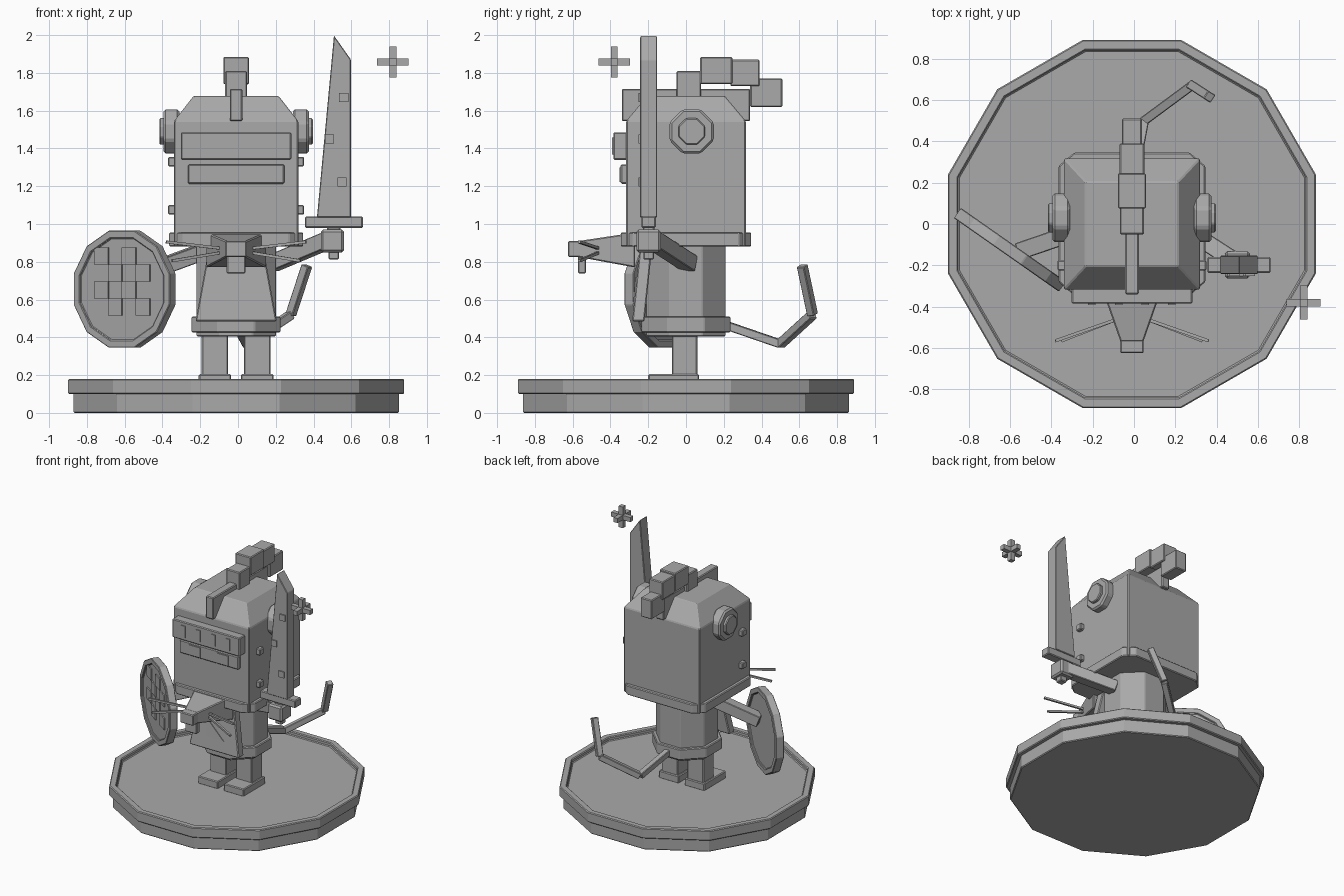
import bpy, bmesh, math
from mathutils import Vector, Matrix

if "Cube" in bpy.data.objects:
    bpy.data.objects.remove(bpy.data.objects["Cube"])

CX = -0.01   # shared centre line of figure and pedestal
grey = bpy.data.materials.new("grey")
grey.diffuse_color = (0.4, 0.4, 0.4, 1)
grey.use_nodes = True
grey.node_tree.nodes["Principled BSDF"].inputs["Base Color"].default_value = grey.diffuse_color


def finish(name, bm, bevel=0.006, matrix=None):
    bmesh.ops.recalc_face_normals(bm, faces=bm.faces)
    me = bpy.data.meshes.new(name)
    bm.to_mesh(me)
    bm.free()
    me.materials.append(grey)
    ob = bpy.data.objects.new(name, me)
    bpy.context.collection.objects.link(ob)
    if matrix:
        ob.matrix_world = matrix
    if bevel:
        m = ob.modifiers.new("edge", 'BEVEL')
        m.width, m.segments, m.limit_method = bevel, 1, 'ANGLE'
    return ob


def box(name, x, y, z, bevel=0.006, matrix=None):
    """Box from three (min, max) ranges."""
    bm = bmesh.new()
    bmesh.ops.create_cube(bm, size=1)
    for v in bm.verts:
        v.co = [(r[0] + r[1]) / 2 + c * (r[1] - r[0]) for c, r in zip(v.co, (x, y, z))]
    return finish(name, bm, bevel, matrix)


def loft(name, rings, bevel=0.006, matrix=None):
    """Closed solid through rings with equal point counts."""
    bm = bmesh.new()
    vs = [[bm.verts.new(p) for p in r] for r in rings]
    n = len(vs[0])
    for a, b in zip(vs, vs[1:]):
        for i in range(n):
            bm.faces.new((a[i], a[(i + 1) % n], b[(i + 1) % n], b[i]))
    bm.faces.new(vs[0])
    bm.faces.new(vs[-1])
    return finish(name, bm, bevel, matrix)


def ring(n, apothem, z, cx=0, cy=0):
    """Regular polygon with flat sides on the axes."""
    r = apothem / math.cos(math.pi / n)
    return [(cx + r * math.cos((i + .5) * 2 * math.pi / n),
             cy + r * math.sin((i + .5) * 2 * math.pi / n), z) for i in range(n)]


def rect(hx, hy, z, cx=CX):
    return [(cx - hx, -hy, z), (cx + hx, -hy, z), (cx + hx, hy, z), (cx - hx, hy, z)]


def rod(name, a, b, w, h=None, bevel=0.004):
    """Square bar between two points."""
    a, b = Vector(a), Vector(b)
    d = b - a
    h = h or w
    m = Matrix.Translation(a) @ d.to_track_quat('Z', 'Y').to_matrix().to_4x4()
    return box(name, (-w / 2, w / 2), (-h / 2, h / 2), (0, d.length), bevel, m)


def around(c, half):
    return (c - half, c + half)


# Pedestal with recessed floor
loft("pedestal_lower", [ring(12, .862, 0, CX), ring(12, .862, .105, CX)])
loft("pedestal_upper", [ring(12, .89, .1, CX), ring(12, .89, .18, CX),
                        ring(12, .84, .18, CX), ring(12, .84, .15, CX)])

# Body, belt and apron
loft("body", [ring(8, .21, .405, CX), ring(8, .21, .9, CX)])
loft("belt", [ring(8, .235, .425, CX), ring(8, .235, .51, CX)])
apron = [[(CX - .215, y, .485), (CX + .215, y, .485),
          (CX + .145, y + .04, .87), (CX - .145, y + .04, .87)] for y in (-.285, -.22)]
loft("apron", apron)
emblem = [[(x, y - (z - .72) * -.1, z) for x, z in ((-.085, .72), (-.085, .58), (.07, .58))]
          for y in (-.266, -.255)]
loft("apron_triangle", emblem, 0)

# Legs and feet
for s, side in ((-1, "left"), (1, "right")):
    c = CX + s * .112
    box(side + "_leg", around(c, .07), (-.075, .06), (.18, .42))
    box(side + "_foot", around(c, .086), (-.2, .07), (.145, .205))

# Helmet: box with sloped roof, chamfered lower collar
loft("helmet", [rect(.329, .317, .88), rect(.329, .317, 1.545), rect(.225, .205, 1.678)])
collar = [(.28, -.345), (.355, -.28), (.355, .28), (.28, .345),
          (-.28, .345), (-.355, .28), (-.355, -.28), (-.28, -.345)]
loft("collar", [[(CX + x, y, z) for x, y in collar] for z in (.88, .955)])

# Visor, mouth plate and their slots
box("visor", around(CX, .292), (-.385, -.31), (1.34, 1.485))
for i in range(4):
    box("visor_slit", around(CX + (i - 1.5) * .129, .018), (-.391, -.38), (1.367, 1.457), 0)
box("mouth_plate", around(CX, .255), (-.346, -.31), (1.213, 1.315))
for s in (-1, 1):
    box("mouth_slot", around(CX + s * .121, .049), (-.352, -.34), (1.222, 1.3), 0)

# Ear discs and rivets on both sides
for s in (-1, 1):
    m = Matrix.Translation((CX, .03, 1.49)) @ Matrix.Rotation(s * math.pi / 2, 4, 'Y')
    loft("ear_disc", [ring(8, .117, .3), ring(8, .117, .385)], .012, m)
    loft("ear_boss", [ring(8, .07, .37), ring(8, .07, .406)], .006, m)
    for z in (1.33, 1.075):
        box("rivet", around(CX + s * .335, .025), around(-.2, .025), around(z, .025))

# Crest: keel and stepped blocks
box("crest_keel", around(CX, .033), (-.34, .34), (1.545, 1.715))
for hw, y, z in ((.058, (-.05, .08), (1.66, 1.81)), (.068, (.075, .245), (1.74, 1.885)),
                 (.06, (.235, .39), (1.73, 1.87)), (.048, (.34, .51), (1.62, 1.77))):
    box("crest_block", around(CX, hw), y, z)

# Snout, nose, tooth and whiskers
loft("snout", [[(CX - w, y, a), (CX + w, y, a), (CX + w, y, b), (CX - w, y, b)]
               for w, y, a, b in ((.16, -.27, .77, .955), (.055, -.57, .825, .91))])
box("nose", around(CX, .057), (-.625, -.555), (.825, .91))
box("tooth", around(CX, .05), (-.572, -.53), (.738, .83))
for s in (-1, 1):
    rod("upper_whisker", (CX + s * .07, -.46, .87), (CX + s * .37, -.565, .905), .015, bevel=0)
    rod("lower_whisker", (CX + s * .07, -.46, .85), (CX + s * .34, -.565, .805), .015, bevel=0)

# Shield: rimmed disc turned outward, with checker plates
turn = (Matrix.Translation((-.6, -.125, .655)) @ Matrix.Rotation(math.radians(-35), 4, 'Z')
        @ Matrix.Rotation(math.pi / 2, 4, 'X'))
loft("shield", [ring(12, .27, -.018), ring(12, .27, -.03), ring(12, .31, -.03),
                ring(12, .31, .03), ring(12, .27, .03), ring(12, .27, .018)], .004, turn)
for r in range(4):
    for c in range(4):
        if (r + c) % 2 == 1:
            box("shield_check", around((c - 1.5) * .09, .045), around((r - 1.5) * .09 + .04, .045),
                (.015, .027), 0, turn)

# Arms
rod("left_arm", (-.17, .0, .86), (-.55, -.13, .72), .085)
rod("right_arm", (.18, .02, .79), (.49, -.18, .92), .085)

# Sword: hand, pommel, guard, blade, inlays
SY = -.198
box("right_hand", around(.5, .061), around(SY, .065), (.85, .97), .012)
box("pommel", around(.507, .028), around(SY, .028), (.812, .86))
box("sword_grip", around(.507, .035), around(SY, .03), (.96, 1.0))
box("sword_guard", around(.508, .153), around(SY, .038), (.98, 1.04))
outline = ((.418, 1.035), (.598, 1.035), (.598, 1.87), (.508, 1.998))
loft("sword_blade", [[(x, y, z) for x, z in outline] for y in (-.243, -.153)], .004)
for x, z in ((.56, 1.67), (.485, 1.45), (.55, 1.223)):
    box("blade_inlay", around(x, .024), (-.252, -.24), around(z, .024), 0)

# Tail in three bent segments
tail = [(-.01, .18, .475), (.05, .5, .365), (.28, .67, .52), (.365, .615, .78)]
for a, b in zip(tail, tail[1:]):
    rod("tail_segment", a, b, .045)

# Floating sparkle: three crossed bars
c = (.82, -.38, 1.858)
for axis in range(3):
    box("sparkle", *[around(c[i], .083 if i == axis else .018) for i in range(3)], 0)
